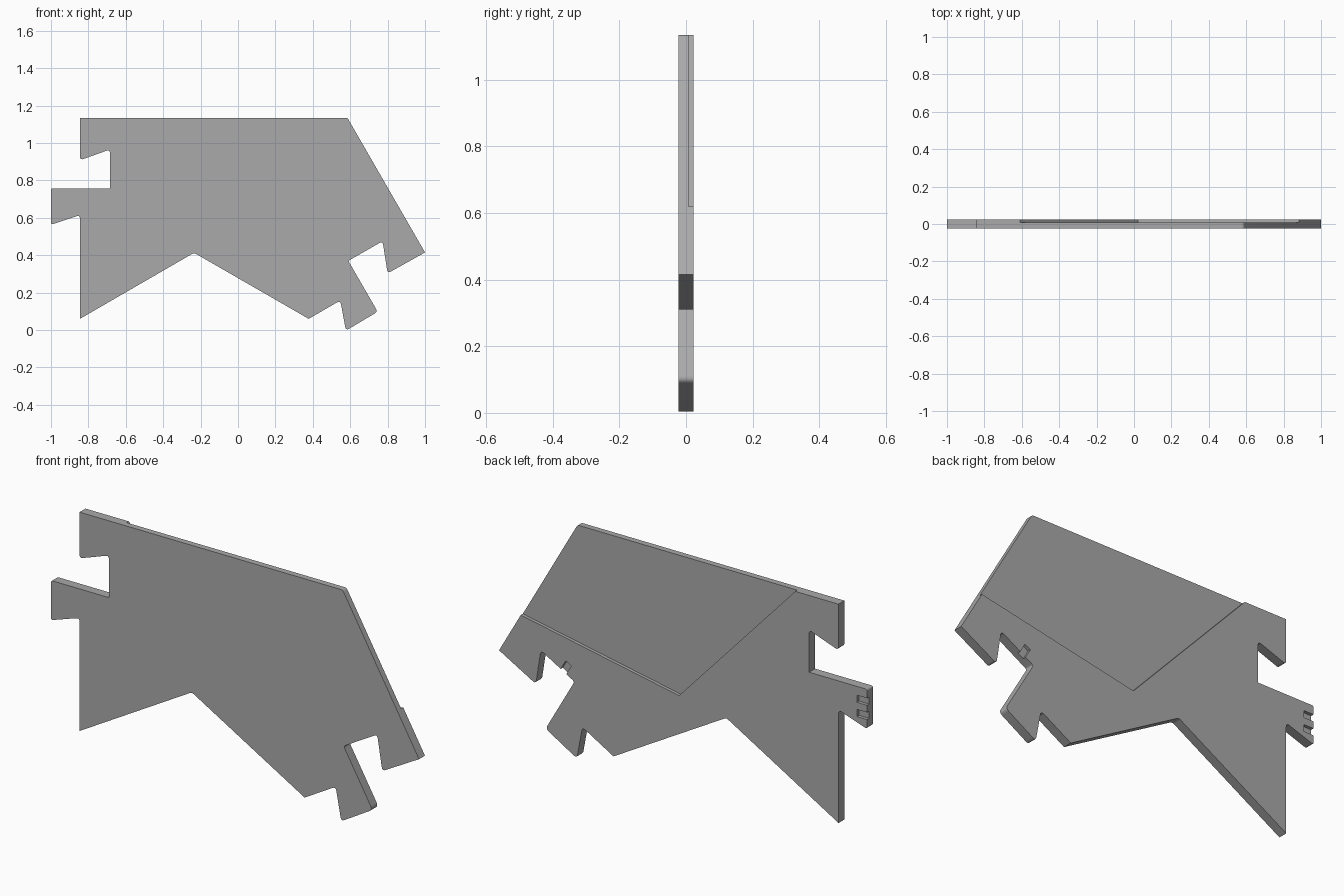
import bpy
import bmesh
from mathutils import Vector

if "Cube" in bpy.data.objects:
    bpy.data.objects.remove(bpy.data.objects["Cube"])

HALF = 0.023    # half the plate thickness
FLOOR = 0.007   # depth plane of the recess on the back
R = 0.02        # corner rounding

grey = bpy.data.materials.new("plain grey")
grey.use_nodes = True
grey.diffuse_color = (0.4, 0.4, 0.4, 1)
grey.node_tree.nodes["Principled BSDF"].inputs["Base Color"].default_value = (0.4, 0.4, 0.4, 1)


def rounded(corners, steps=5):
    """Replace each (x, z, cut) corner with a short curve of the given size."""
    pts = []
    n = len(corners)
    for i, (x, z, cut) in enumerate(corners):
        p = Vector((x, z))
        if not cut:
            pts.append(p)
            continue
        before = Vector(corners[i - 1][:2])
        after = Vector(corners[(i + 1) % n][:2])
        a = p + (before - p).normalized() * cut
        b = p + (after - p).normalized() * cut
        for s in range(steps + 1):
            t = s / steps
            pts.append(a * (1 - t) ** 2 + p * 2 * t * (1 - t) + b * t * t)
    return pts


def prism(name, pts, y0, y1):
    """Extrude an x-z outline from y0 to y1."""
    bm = bmesh.new()
    face = bm.faces.new([bm.verts.new((p[0], y0, p[1])) for p in pts])
    grown = bmesh.ops.extrude_face_region(bm, geom=[face])["geom"]
    bmesh.ops.translate(bm, vec=(0, y1 - y0, 0),
                        verts=[v for v in grown if isinstance(v, bmesh.types.BMVert)])
    bmesh.ops.recalc_face_normals(bm, faces=bm.faces)
    mesh = bpy.data.meshes.new(name)
    bm.to_mesh(mesh)
    bm.free()
    mesh.materials.append(grey)
    obj = bpy.data.objects.new(name, mesh)
    bpy.context.collection.objects.link(obj)
    return obj


def cut_from(target, cutter):
    cutter.hide_render = True
    mod = target.modifiers.new("cut", 'BOOLEAN')
    mod.operation = 'DIFFERENCE'
    mod.solver = 'EXACT'
    mod.object = cutter
    bpy.context.view_layer.objects.active = target
    bpy.ops.object.modifier_apply(modifier=mod.name)
    bpy.data.objects.remove(cutter)


def pocket(target, mouth, inward, width=0.035, length=0.055):
    """Small blind groove on the back, open at an edge of the plate."""
    m, d = Vector(mouth), Vector(inward).normalized()
    side = Vector((-d.y, d.x)) * width / 2
    near, far = m - d * 0.02, m + d * length
    cut_from(target, prism("pocket_cutter",
                           [near - side, far - side, far + side, near + side], FLOOR, 0.1))


# Plate outline with a hooked tab and slot at each end
outline = rounded([
    (-0.845, 1.135, 0), (0.585, 1.135, 0.01), (1.0, 0.415, 0),
    (0.80, 0.303, R), (0.773, 0.475, R), (0.59, 0.37, 0.012),
    (0.747, 0.098, R), (0.577, -0.003, R), (0.547, 0.158, R),
    (0.378, 0.06, 0), (-0.235, 0.413, 0.012), (-0.845, 0.06, 0),
    (-0.845, 0.615, R), (-1.0, 0.563, 0.012), (-1.0, 0.758, 0.01),
    (-0.685, 0.758, 0), (-0.685, 0.965, R), (-0.845, 0.908, R),
])
plate = prism("hooked_plate", outline, -HALF, HALF)

# Shallow recess across the upper back
cut_from(plate, prism("recess_cutter",
                      [(-0.70, 1.232), (0.022, 0.454), (1.1, 0.662), (1.1, 1.3)], FLOOR, 0.1))

# Two grooves in the tab end, one in the upper wall of the other slot
for z in (0.697, 0.627):
    pocket(plate, (-1.0, z), (1, 0))
pocket(plate, (0.65, 0.404), (-0.5, 0.866))

bpy.ops.object.select_all(action='DESELECT')
plate.select_set(True)
bpy.context.view_layer.objects.active = plate
bpy.ops.object.shade_smooth_by_angle(angle=0.5)
